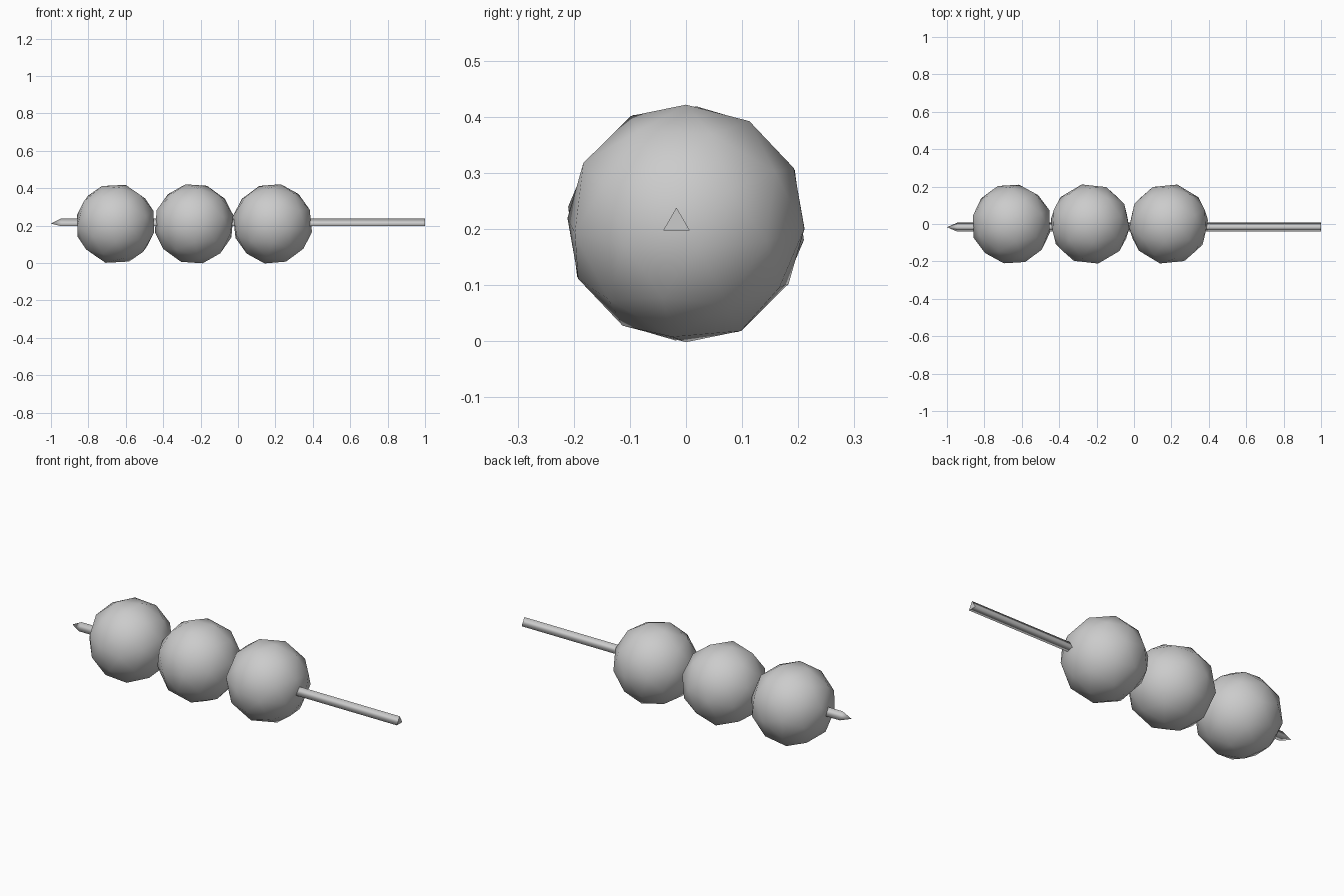
import bpy
import bmesh
from math import radians, sin, cos
from mathutils import Vector, Matrix

if "Cube" in bpy.data.objects:
    bpy.data.objects.remove(bpy.data.objects["Cube"])

R = 0.216          # dumpling radius
CENTRE_Z = 0.21


def finish(name, bm):
    bmesh.ops.recalc_face_normals(bm, faces=bm.faces)
    mesh = bpy.data.meshes.new(name)
    bm.to_mesh(mesh)
    bm.free()
    obj = bpy.data.objects.new(name, mesh)
    bpy.context.collection.objects.link(obj)
    return obj


def dumpling(name, x, pole, side):
    """Low-poly ball turned so its pole and one ring corner face given directions."""
    z_axis = Vector(pole).normalized()
    x_axis = Vector(side)
    x_axis = (x_axis - z_axis * x_axis.dot(z_axis)).normalized()
    y_axis = z_axis.cross(x_axis)
    rot = Matrix((x_axis, y_axis, z_axis)).transposed().to_4x4()
    bm = bmesh.new()
    bmesh.ops.create_icosphere(bm, subdivisions=2, radius=R,
                               matrix=Matrix.Translation((x, 0, CENTRE_Z)) @ rot)
    for f in bm.faces:
        f.smooth = True
    return finish(name, bm)


# three dumplings, each rolled differently
dumpling("dumpling_left", -0.655, (-0.34, 0.94, 0.0), (0.90, 0.33, -0.26))
dumpling("dumpling_middle", -0.235, (-0.21, 0.0, 0.97), (0.97, 0.21, 0.20))
dumpling("dumpling_right", 0.185, (0.20, 0.0, 0.98), (-0.97, 0.22, 0.20))

# three-sided skewer with a sharpened end
bm = bmesh.new()
sy, sz, sr = -0.017, 0.211, 0.0275
rings = []
for x in (-0.945, 1.0):
    rings.append([bm.verts.new((x, sy + sr * cos(radians(a)), sz + sr * sin(radians(a))))
                  for a in (90, 210, 330)])
tip = bm.verts.new((-1.0, sy, sz))
for i in range(3):
    j = (i + 1) % 3
    bm.faces.new((rings[0][i], rings[0][j], rings[1][j], rings[1][i])).smooth = True
    bm.faces.new((rings[0][j], rings[0][i], tip)).smooth = True
bm.faces.new(rings[1])
finish("skewer", bm)
